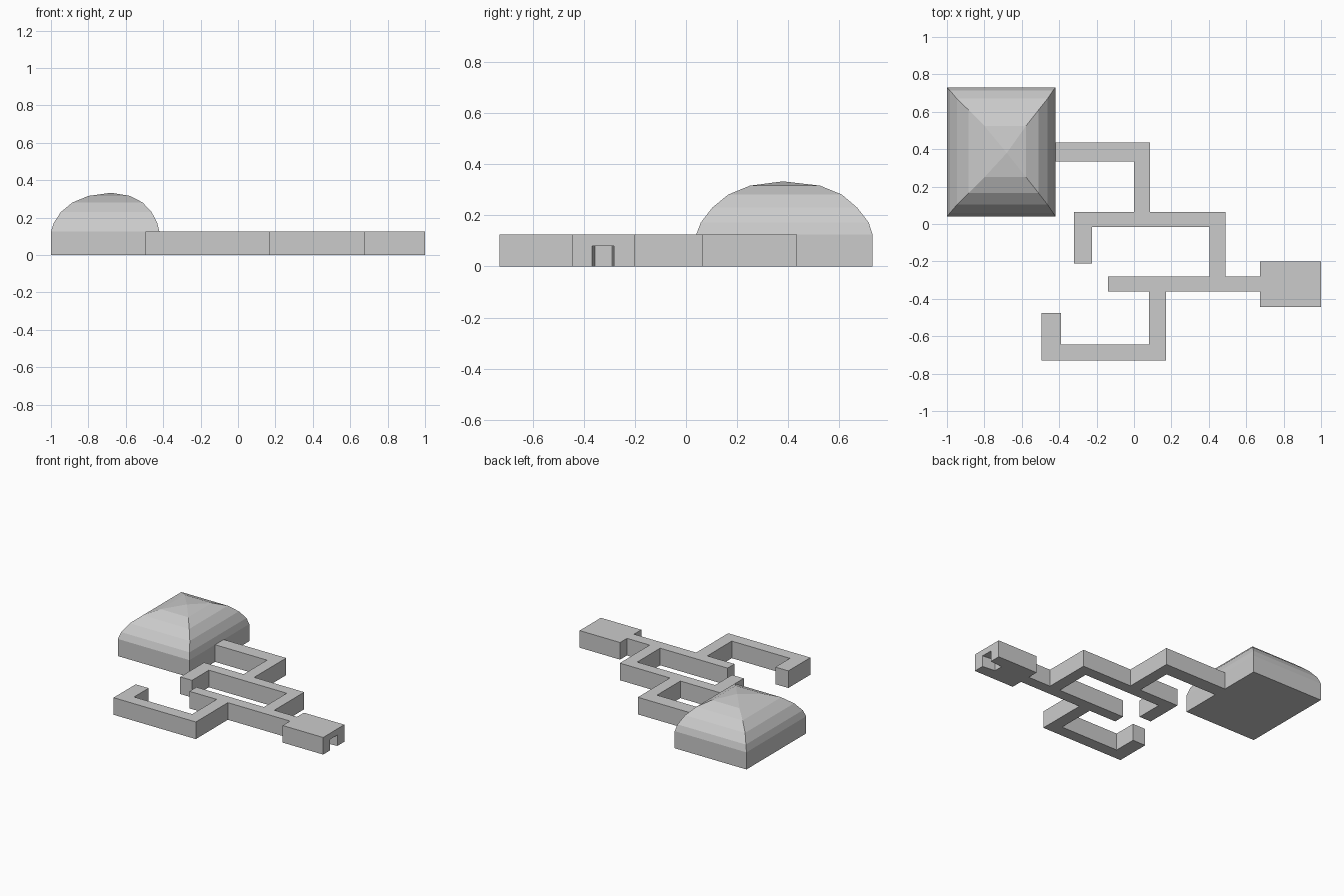
import bpy, bmesh

if "Cube" in bpy.data.objects:
    bpy.data.objects.remove(bpy.data.objects["Cube"])

H = 0.125  # wall height


def finish(name, bm):
    bmesh.ops.recalc_face_normals(bm, faces=bm.faces)
    mesh = bpy.data.meshes.new(name)
    bm.to_mesh(mesh)
    bm.free()
    ob = bpy.data.objects.new(name, mesh)
    bpy.context.collection.objects.link(ob)
    return ob


def loft(name, rings, apex=None):
    """Join rings of equal point count; cap the ends, or close on an apex."""
    bm = bmesh.new()
    loops = [[bm.verts.new(p) for p in ring] for ring in rings]
    n = len(loops[0])
    for a, b in zip(loops, loops[1:]):
        for i in range(n):
            j = (i + 1) % n
            bm.faces.new((a[i], a[j], b[j], b[i]))
    bm.faces.new(loops[0][::-1])
    if apex:
        tip = bm.verts.new(apex)
        for i in range(n):
            bm.faces.new((loops[-1][i], loops[-1][(i + 1) % n], tip))
    else:
        bm.faces.new(loops[-1])
    return finish(name, bm)


# Branching corridors and entrance block as one extruded plan
plan = [(-0.42, 0.435), (-0.42, 0.335), (0, 0.335), (0, 0.065), (-0.32, 0.065),
        (-0.32, -0.21), (-0.225, -0.21), (-0.225, -0.015), (0.405, -0.015),
        (0.405, -0.28), (-0.14, -0.28), (-0.14, -0.36), (0.08, -0.36),
        (0.08, -0.643), (-0.39, -0.643), (-0.39, -0.475), (-0.495, -0.475),
        (-0.495, -0.73), (0.17, -0.73), (0.17, -0.36), (0.673, -0.36),
        (0.673, -0.445), (1, -0.445), (1, -0.2), (0.673, -0.2), (0.673, -0.28),
        (0.49, -0.28), (0.49, 0.065), (0.085, 0.065), (0.085, 0.435)]
corridors = loft("corridors", [[(x, y, z) for x, y in plan] for z in (0, H)])

# Tapered doorway pocket in the entrance block
cutter = loft("doorway_cutter", [
    [(x, y0, -0.05), (x, y1, -0.05), (x, y1, 0.08), (x, y0, 0.08)]
    for x, y0, y1 in ((0.9, -0.357, -0.289), (1.0, -0.367, -0.281),
                      (1.02, -0.367, -0.281))])
cutter.hide_render = True
mod = corridors.modifiers.new("doorway", "BOOLEAN")
mod.object = cutter
mod.operation = "DIFFERENCE"
mod.solver = "EXACT"
bpy.context.view_layer.objects.active = corridors
bpy.ops.object.modifier_apply(modifier=mod.name)
bpy.data.objects.remove(cutter)

# Rectangular vaulted chamber: x0, x1, y0, y1, z of each ring
levels = [(-1, -0.42, 0.04, 0.73, 0), (-1, -0.42, 0.04, 0.73, H),
          (-0.985, -0.432, 0.058, 0.715, 0.172),
          (-0.947, -0.462, 0.103, 0.67, 0.23),
          (-0.885, -0.51, 0.165, 0.61, 0.281),
          (-0.8, -0.577, 0.25, 0.525, 0.316)]
loft("vaulted_chamber",
     [[(a, c, z), (b, c, z), (b, d, z), (a, d, z)] for a, b, c, d, z in levels],
     apex=(-0.68, 0.38, 0.333))
